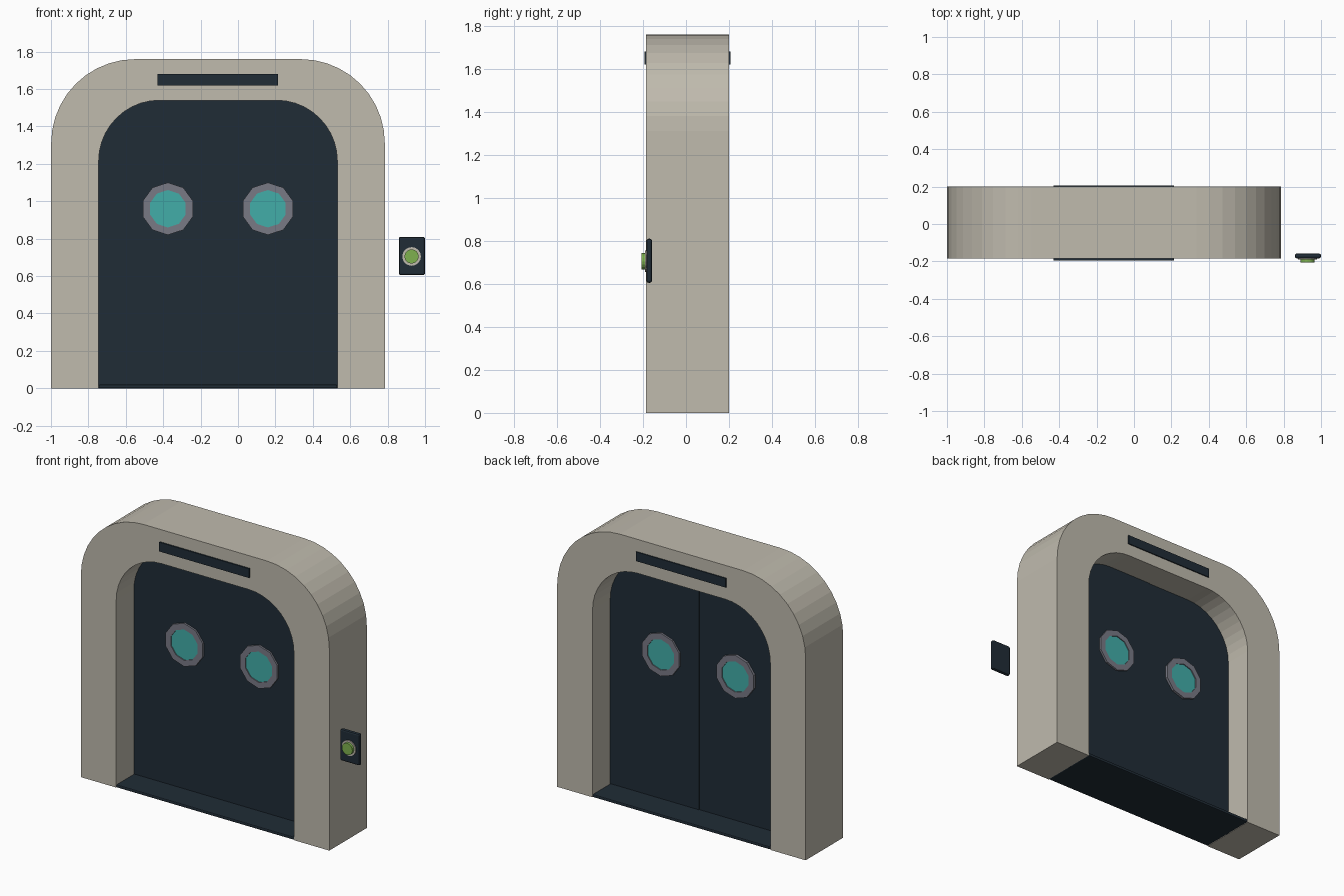
import bpy, bmesh, math

if "Cube" in bpy.data.objects:
    bpy.data.objects.remove(bpy.data.objects["Cube"])

CX = -0.107            # centre line of the doorway
Y0, Y1 = -0.185, 0.2   # front and back of the frame
YD = 0.0075            # middle plane of the door


def material(name, rgb):
    m = bpy.data.materials.new(name)
    m.diffuse_color = (*[(c / 255) ** 2.2 for c in rgb], 1)
    m.use_nodes = True
    m.node_tree.nodes["Principled BSDF"].inputs["Base Color"].default_value = m.diffuse_color
    return m


STONE = material("warm stone", (190, 185, 172))
NAVY = material("dark navy", (37, 48, 57))
GREY = material("ring grey", (120, 121, 132))
TEAL = material("teal glass", (68, 172, 167))
GREEN = material("button green", (126, 176, 80))


def finish(name, bm, mat):
    bmesh.ops.recalc_face_normals(bm, faces=bm.faces)
    me = bpy.data.meshes.new(name)
    bm.to_mesh(me)
    bm.free()
    me.materials.append(mat)
    ob = bpy.data.objects.new(name, me)
    bpy.context.collection.objects.link(ob)
    return ob


def prism(name, pts, y0, y1, mat):
    """Extrude an (x, z) outline from y0 to y1."""
    bm = bmesh.new()
    face = bm.faces.new([bm.verts.new((x, y0, z)) for x, z in pts])
    ext = bmesh.ops.extrude_face_region(bm, geom=[face])["geom"]
    bmesh.ops.translate(bm, vec=(0, y1 - y0, 0),
                        verts=[v for v in ext if isinstance(v, bmesh.types.BMVert)])
    return finish(name, bm, mat)


def box(name, x0, x1, y0, y1, z0, z1, mat, bevel=0):
    ob = prism(name, [(x0, z0), (x1, z0), (x1, z1), (x0, z1)], y0, y1, mat)
    if bevel:
        mod = ob.modifiers.new("bevel", "BEVEL")
        mod.width, mod.segments = bevel, 2
    return ob


def half_arch(half, top, r, n=10):
    """Right half of a rounded doorway, from the floor up to the centre line."""
    arc = [(CX + half - r + r * math.cos(a), top - r + r * math.sin(a))
           for a in (math.pi / 2 * i / n for i in range(n + 1))]
    return [(CX + half, 0)] + arc + [(CX, top)]


def mirrored(pts):
    return [(2 * CX - x, z) for x, z in pts]


def circle(x, z, r, n):
    return [(x + r * math.sin(2 * math.pi * i / n), z + r * math.cos(2 * math.pi * i / n))
            for i in range(n)]


def ring(name, x, z, r_out, r_in, n, y0, y1, mat):
    """Flat-faced ring around the y direction."""
    bm = bmesh.new()
    loops = [[bm.verts.new((px, y, pz)) for px, pz in circle(x, z, r, n)]
             for r, y in ((r_out, y0), (r_out, y1), (r_in, y1), (r_in, y0))]
    for a, b in zip(loops, loops[1:] + loops[:1]):
        for i in range(n):
            j = (i + 1) % n
            bm.faces.new((a[i], a[j], b[j], b[i]))
    return finish(name, bm, mat)


# Arched frame: one outline running up the outside and back down the inside
outer = half_arch(0.892, 1.76, 0.45)
inner = half_arch(0.638, 1.54, 0.325)
out_full = outer[:-1] + mirrored(outer[:-1])[::-1]
in_full = inner[:-1] + mirrored(inner[:-1])[::-1]
bm = bmesh.new()
rows = [[bm.verts.new((x, y, z)) for x, z in pts]
        for pts, y in ((out_full, Y0), (out_full, Y1), (in_full, Y1), (in_full, Y0))]
for a, b in zip(rows, rows[1:] + rows[:1]):
    for i in range(len(a) - 1):
        bm.faces.new((a[i], a[i + 1], b[i + 1], b[i]))
for k in (0, -1):
    bm.faces.new([r[k] for r in rows])
finish("frame", bm, STONE)

# Two sliding leaves, one slightly deeper at the back to give the centre seam
leaf = inner + [(CX, 0)]
prism("right_leaf", leaf, YD - 0.012, YD + 0.012, NAVY)
prism("left_leaf", mirrored(leaf), YD - 0.012, YD + 0.008, NAVY)

# Threshold
box("threshold", CX - 0.638, CX + 0.638, Y0, Y1, 0, 0.02, NAVY, 0.006)

# Round windows, visible from both sides
for side, x in (("left", -0.375), ("right", 0.16)):
    ring(side + "_window_ring", x, 0.96, 0.14, 0.1, 10, YD - 0.024, YD + 0.024, GREY)
    prism(side + "_window_glass", circle(x, 0.96, 0.105, 20), YD - 0.018, YD + 0.018, TEAL)

# Sign plates above the door, front and back
box("front_sign", -0.43, 0.215, Y0 - 0.009, Y0 + 0.01, 1.62, 1.68, NAVY)
box("back_sign", -0.43, 0.215, Y1 - 0.01, Y1 + 0.007, 1.62, 1.68, NAVY)

# Call button beside the frame
box("button_plate", 0.86, 1.0, -0.184, -0.158, 0.605, 0.81, NAVY, 0.01)
ring("button_ring", 0.928, 0.705, 0.05, 0.038, 16, -0.19, -0.18, STONE)
prism("button", circle(0.928, 0.705, 0.038, 16), -0.207, -0.18, GREEN)
